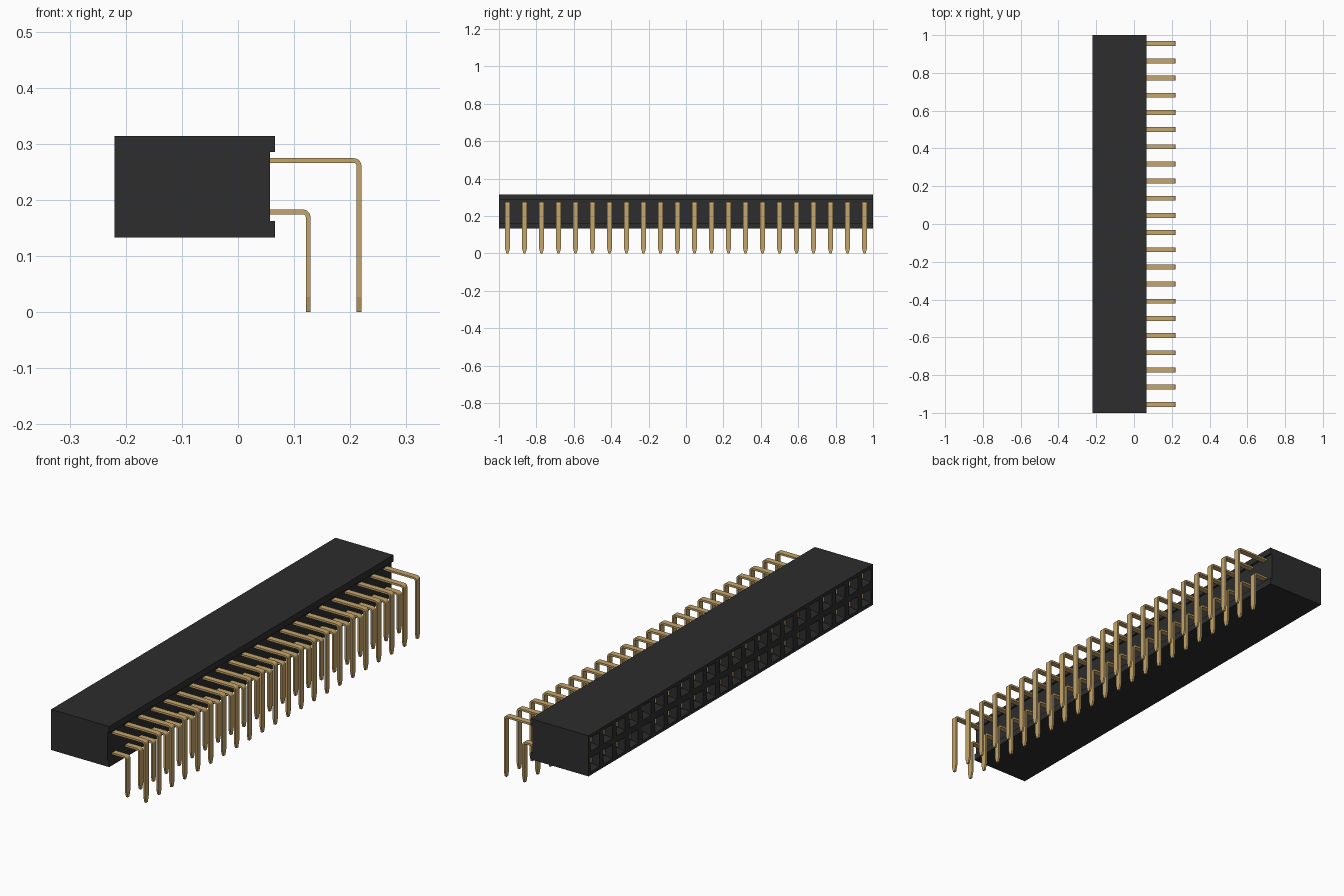
import bpy, bmesh, math

cube = bpy.data.objects.get("Cube")
if cube:
    bpy.data.objects.remove(cube, do_unlink=True)

COUNT = 22
PITCH = 2 / COUNT
FACE_X, BACK_X, RECESS_X = -0.22, 0.066, 0.057
BOTTOM, TOP = 0.133, 0.314
MID = (BOTTOM + TOP) / 2
CELL_H = (TOP - BOTTOM) / 2
FIRST_Y = -1 + PITCH / 2


def material(name, color):
    m = bpy.data.materials.new(name)
    m.use_nodes = True
    m.diffuse_color = color
    m.node_tree.nodes["Principled BSDF"].inputs["Base Color"].default_value = color
    return m


black = material("black plastic", (0.026, 0.026, 0.026, 1))
gold = material("gold metal", (0.56, 0.38, 0.15, 1))


def add_object(name, bm, mat):
    bmesh.ops.remove_doubles(bm, verts=bm.verts, dist=1e-5)
    bmesh.ops.recalc_face_normals(bm, faces=bm.faces)
    mesh = bpy.data.meshes.new(name)
    bm.to_mesh(mesh)
    bm.free()
    mesh.materials.append(mat)
    ob = bpy.data.objects.new(name, mesh)
    bpy.context.collection.objects.link(ob)
    return ob


def repeat_along_length(ob):
    arr = ob.modifiers.new("row", "ARRAY")
    arr.count = COUNT
    arr.use_relative_offset = False
    arr.use_constant_offset = True
    arr.constant_offset_displace = (0, PITCH, 0)


def loft(bm, rings, cap_start=True, cap_end=True):
    loops = [[bm.verts.new(p) for p in ring] for ring in rings]
    for a, b in zip(loops, loops[1:]):
        for i in range(len(a)):
            j = (i + 1) % len(a)
            bm.faces.new((a[i], a[j], b[j], b[i]))
    if cap_start:
        bm.faces.new(loops[0])
    if cap_end:
        bm.faces.new(loops[-1])


def square(x, y, z, half_y, half_z):
    return [(x, y + sy * half_y, z + sz * half_z)
            for sy, sz in ((-1, -1), (1, -1), (1, 1), (-1, 1))]


# Housing: recessed-back profile along the length, open at the socket face
bm = bmesh.new()
profile = [(FACE_X, BOTTOM), (BACK_X, BOTTOM), (BACK_X, 0.162), (RECESS_X, 0.162),
           (RECESS_X, 0.285), (BACK_X, 0.285), (BACK_X, TOP), (FACE_X, TOP)]
ends = [[bm.verts.new((x, y, z)) for x, z in profile] for y in (-1, 1)]
for i in range(len(profile) - 1):
    bm.faces.new((ends[0][i], ends[0][i + 1], ends[1][i + 1], ends[1][i]))
for end in ends:
    bm.faces.new(end)

# Sockets: each cell of the face has a funnel mouth leading to a blind hole
for row_z in (MID - CELL_H / 2, MID + CELL_H / 2):
    for i in range(COUNT):
        y = FIRST_Y + i * PITCH
        loft(bm, [square(FACE_X, y, row_z, PITCH / 2, CELL_H / 2),
                  square(FACE_X, y, row_z, 0.031, 0.031),
                  square(FACE_X + 0.018, y, row_z, 0.019, 0.019),
                  square(FACE_X + 0.2, y, row_z, 0.019, 0.019)], cap_start=False)
add_object("housing", bm, black)


# Bent pins: flat strip with a rounded elbow and a tapered tip
def pin_row(name, x, z, thick=0.0085, width=0.026, radius=0.009):
    path = [(0.04, z, 0, 1)]
    for k in range(6):
        a = math.radians(90 - 18 * k)
        path.append((x - radius + radius * math.cos(a), z - radius + radius * math.sin(a), a, 1))
    path = [(px, pz, math.pi / 2 if i == 0 else a, w) for i, (px, pz, a, w) in enumerate(path)]
    path += [(x, 0.027, 0, 1), (x, 0, 0, 0.45)]
    rings = []
    for px, pz, a, w in path:
        dx, dz = math.cos(a) * thick / 2, math.sin(a) * thick / 2
        rings.append([(px + s * dx, FIRST_Y + t * w * width / 2, pz + s * dz)
                      for s, t in ((-1, -1), (1, -1), (1, 1), (-1, 1))])
    bm = bmesh.new()
    loft(bm, rings)
    repeat_along_length(add_object(name, bm, gold))


pin_row("lower_pins", 0.125, 0.1785)
pin_row("upper_pins", 0.2157, 0.27)


# Spring contacts: a pair of leaves pinching together inside each socket
def contact_row(name, z):
    bm = bmesh.new()
    for side in (-1, 1):
        leaf = [(-0.195, 0.013), (-0.175, 0.006), (-0.13, 0.014), (-0.03, 0.014)]
        loft(bm, [square(x, FIRST_Y + side * off, z, 0.002, 0.012) for x, off in leaf])
    repeat_along_length(add_object(name, bm, gold))


contact_row("lower_contacts", MID - CELL_H / 2)
contact_row("upper_contacts", MID + CELL_H / 2)
